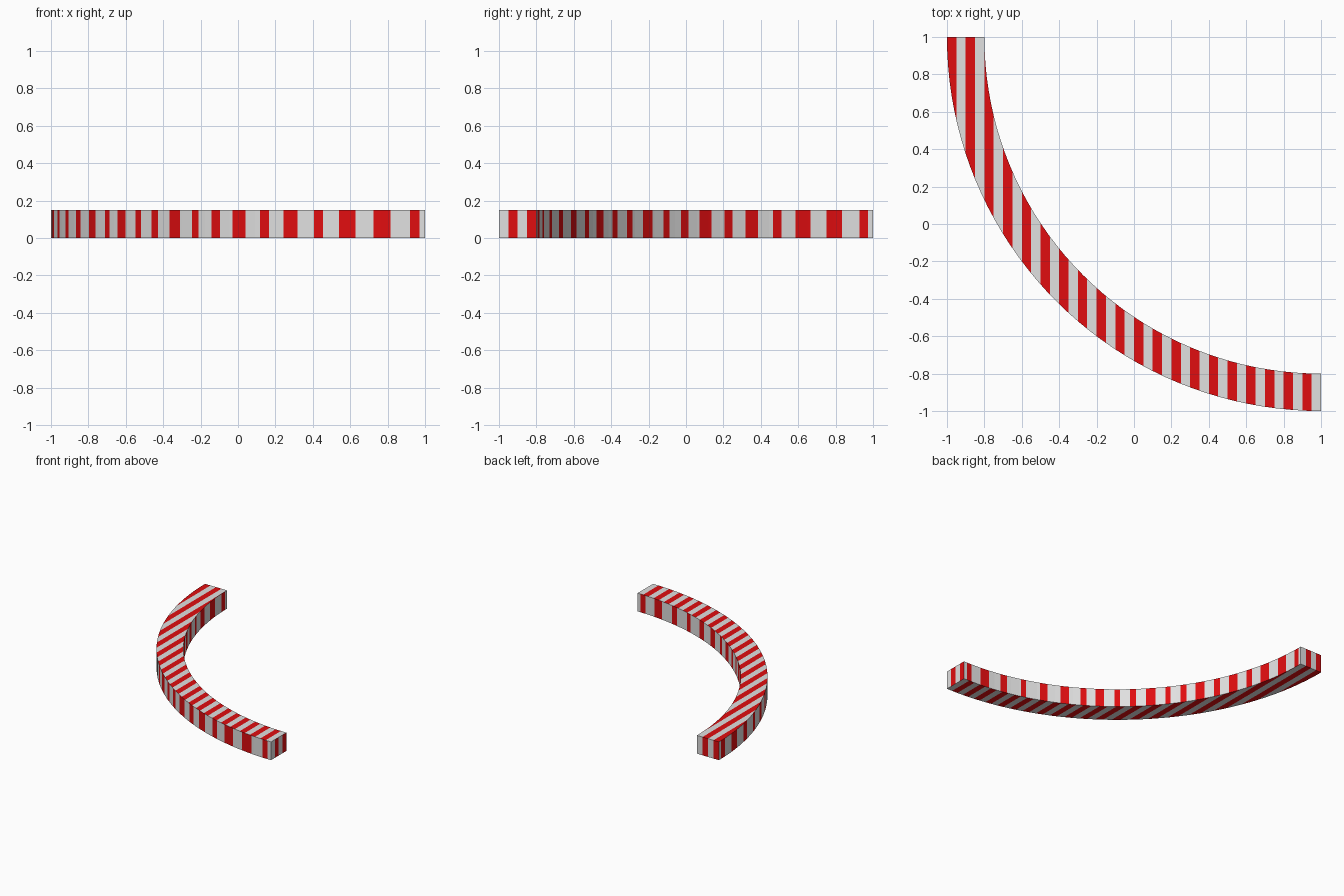
import bpy, bmesh, math
from mathutils import Vector

if "Cube" in bpy.data.objects:
    bpy.data.objects.remove(bpy.data.objects["Cube"])

R_OUT, R_IN, HEIGHT, SEGS = 2.0, 1.8, 0.15, 40
CENTRE = Vector((1, 1, 0))
HALF_PI = math.pi / 2

# Red bands on the curved walls: start/end angle in radians
BANDS = [(.015, .04), (.092, .138), (.187, .232), (.276, .302), (.348, .388),
         (.43, .457), (.50, .541), (.58, .607), (.65, .672), (.714, .753),
         (.796, .82), (.862, .885), (.929, .965), (1.004, 1.028), (1.078, 1.115),
         (1.17, 1.203), (1.266, 1.29), (1.355, 1.384), (1.44, 1.483), (1.53, 1.556)]


def material(name, colour):
    m = bpy.data.materials.new(name)
    m.diffuse_color = (*colour, 1)
    m.use_nodes = True
    m.node_tree.nodes["Principled BSDF"].inputs["Base Color"].default_value = m.diffuse_color
    return m


def point(r, a, z):
    # angle 0 is the right-hand end of the arc, pi/2 the back end
    return (CENTRE.x - r * math.sin(a), CENTRE.y - r * math.cos(a), z)


def cut(bm, faces, co, normal):
    edges = {e for f in faces for e in f.edges}
    verts = {v for f in faces for v in f.verts}
    bmesh.ops.bisect_plane(bm, geom=list(faces) + list(edges) + list(verts),
                           plane_co=co, plane_no=normal, dist=1e-5)


def kind(f):
    n, c = f.normal, f.calc_center_median()
    if abs(n.z) > 0.5:
        return "flat"
    if abs(c.x - 1) < 1e-4:
        return "right_end"
    if abs(c.y - 1) < 1e-4:
        return "back_end"
    return "outer" if n.dot(c - CENTRE) > 0 else "inner"


def pick(bm, *kinds):
    bm.normal_update()
    return [f for f in bm.faces if kind(f) in kinds]


# Quarter-ring body
bm = bmesh.new()
rings = []
for i in range(SEGS + 1):
    a = HALF_PI * i / SEGS
    rings.append([bm.verts.new(point(r, a, z)) for r, z in
                  ((R_IN, 0), (R_OUT, 0), (R_OUT, HEIGHT), (R_IN, HEIGHT))])
for p, q in zip(rings, rings[1:]):
    for k in range(4):
        j = (k + 1) % 4
        bm.faces.new((p[k], p[j], q[j], q[k]))
bm.faces.new(rings[0])
bm.faces.new(rings[-1][::-1])
bmesh.ops.recalc_face_normals(bm, faces=bm.faces)

# Straight stripe cuts on top, underside and ends
for k in range(1, 40):
    cut(bm, pick(bm, "flat", "back_end"), (-1 + 0.05 * k, 0, 0), (1, 0, 0))
for y in (-0.95, -0.9, -0.85):
    cut(bm, pick(bm, "right_end"), (0, y, 0), (0, 1, 0))

# Radial stripe cuts on the walls; the inner wall runs from the opposite end
for wall in ("outer", "inner"):
    for angle in (a for band in BANDS for a in band):
        a = angle if wall == "outer" else HALF_PI - angle
        cut(bm, pick(bm, wall), CENTRE, (math.cos(a), -math.sin(a), 0))

# Colour every face by its stripe
bm.normal_update()
for f in bm.faces:
    c, k = f.calc_center_bounds(), kind(f)
    if k in ("flat", "back_end"):
        red = math.floor((c.x + 1) / 0.05) % 2 == 0
    elif k == "right_end":
        red = math.floor((c.y + 1) / 0.05) % 2 == 1
    else:
        a = math.atan2(1 - c.x, 1 - c.y)
        a = a if k == "outer" else HALF_PI - a
        red = any(s < a < e for s, e in BANDS)
    f.material_index = int(red)

# Triangulate so the many-sided faces stay clean
bmesh.ops.triangulate(bm, faces=bm.faces)
mesh = bpy.data.meshes.new("curved_kerb")
bm.to_mesh(mesh)
bm.free()
mesh.materials.append(material("light_grey", (0.75, 0.75, 0.75)))
mesh.materials.append(material("red", (0.75, 0.004, 0.005)))
bpy.context.collection.objects.link(bpy.data.objects.new("curved_kerb", mesh))
